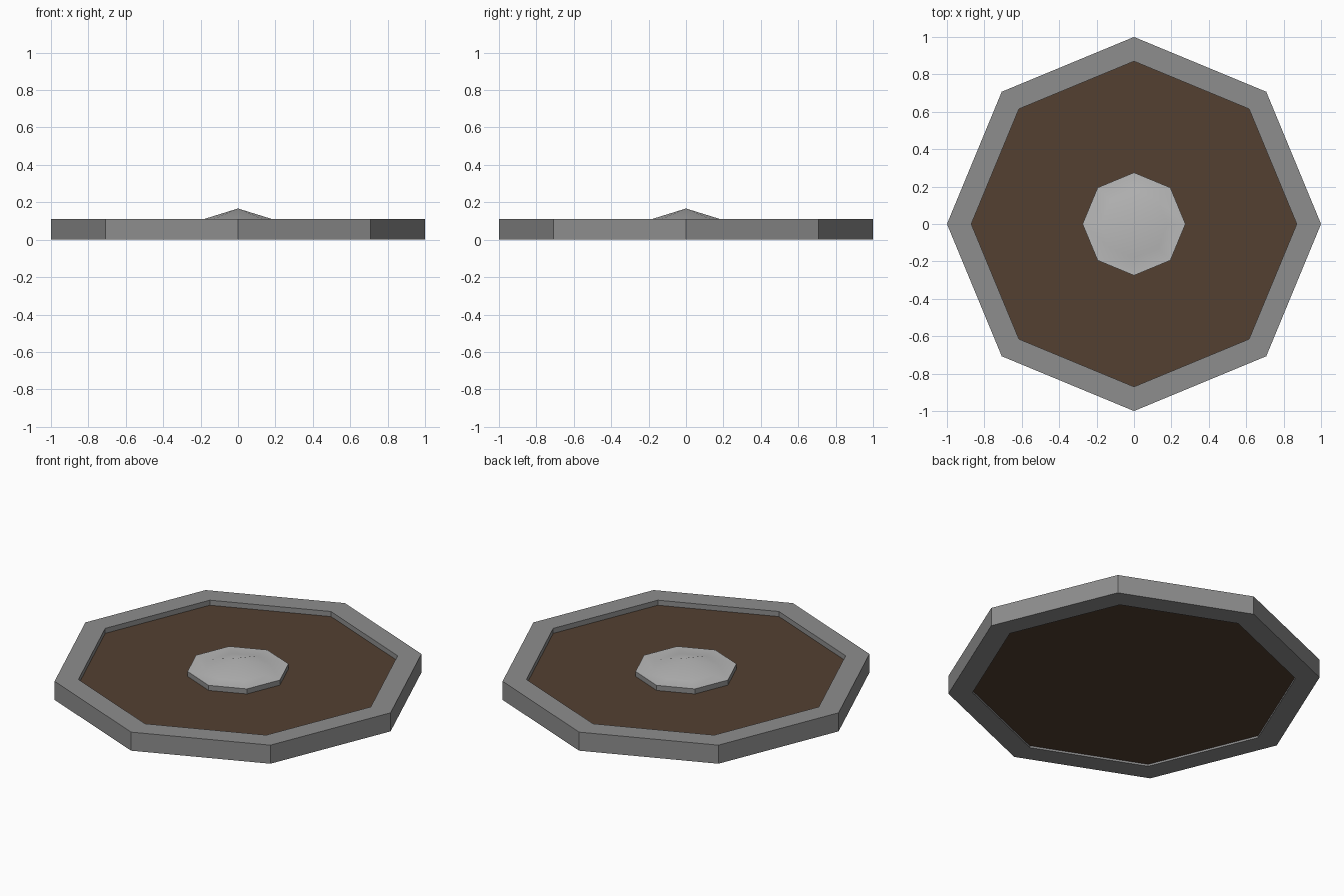
import bpy, math

if "Cube" in bpy.data.objects:
    bpy.data.objects.remove(bpy.data.objects["Cube"])

SIDES = 8


def material(name, color):
    m = bpy.data.materials.new(name)
    m.diffuse_color = (*color, 1)
    m.use_nodes = True
    m.node_tree.nodes["Principled BSDF"].inputs["Base Color"].default_value = m.diffuse_color
    return m


stone = material("stone grey", (0.27, 0.27, 0.27))
soil = material("soil brown", (0.088, 0.051, 0.031))
pale = material("pale grey", (0.49, 0.49, 0.49))


def lathe(name, profile, mat, closed=False, smooth=False):
    """Spin a (radius, z) profile into an octagonal part; radius 0 is a tip."""
    verts, rings, faces = [], [], []
    for r, z in profile:
        start = len(verts)
        n = SIDES if r > 0 else 1
        for i in range(n):
            a = math.tau * i / SIDES
            verts.append((r * math.cos(a), r * math.sin(a), z))
        rings.append([start + i % n for i in range(SIDES)])
    pairs = list(zip(rings, rings[1:]))
    if closed:
        pairs.append((rings[-1], rings[0]))
    for a, b in pairs:
        for i in range(SIDES):
            j = (i + 1) % SIDES
            faces.append(list(dict.fromkeys((a[i], a[j], b[j], b[i]))))
    mesh = bpy.data.meshes.new(name)
    mesh.from_pydata(verts, [], faces)
    mesh.materials.append(mat)
    for p in mesh.polygons:
        p.use_smooth = smooth
    mesh.update()
    obj = bpy.data.objects.new(name, mesh)
    bpy.context.collection.objects.link(obj)
    return obj


# Raised outer rim
lathe("outer_rim", [(1, 0), (1, 0.11), (0.87, 0.11), (0.87, 0)], stone, closed=True)

# Brown bed, recessed above and slightly below
lathe("bed", [(0, 0.012), (0.87, 0.012), (0.87, 0.08), (0, 0.08)], soil)

# Central boss wall
lathe("boss_wall", [(0.275, 0.08), (0.275, 0.11)], stone)

# Pale cap rising to a low point
lathe("boss_cap", [(0.275, 0.11), (0.18, 0.111), (0, 0.167)], pale, smooth=True)
